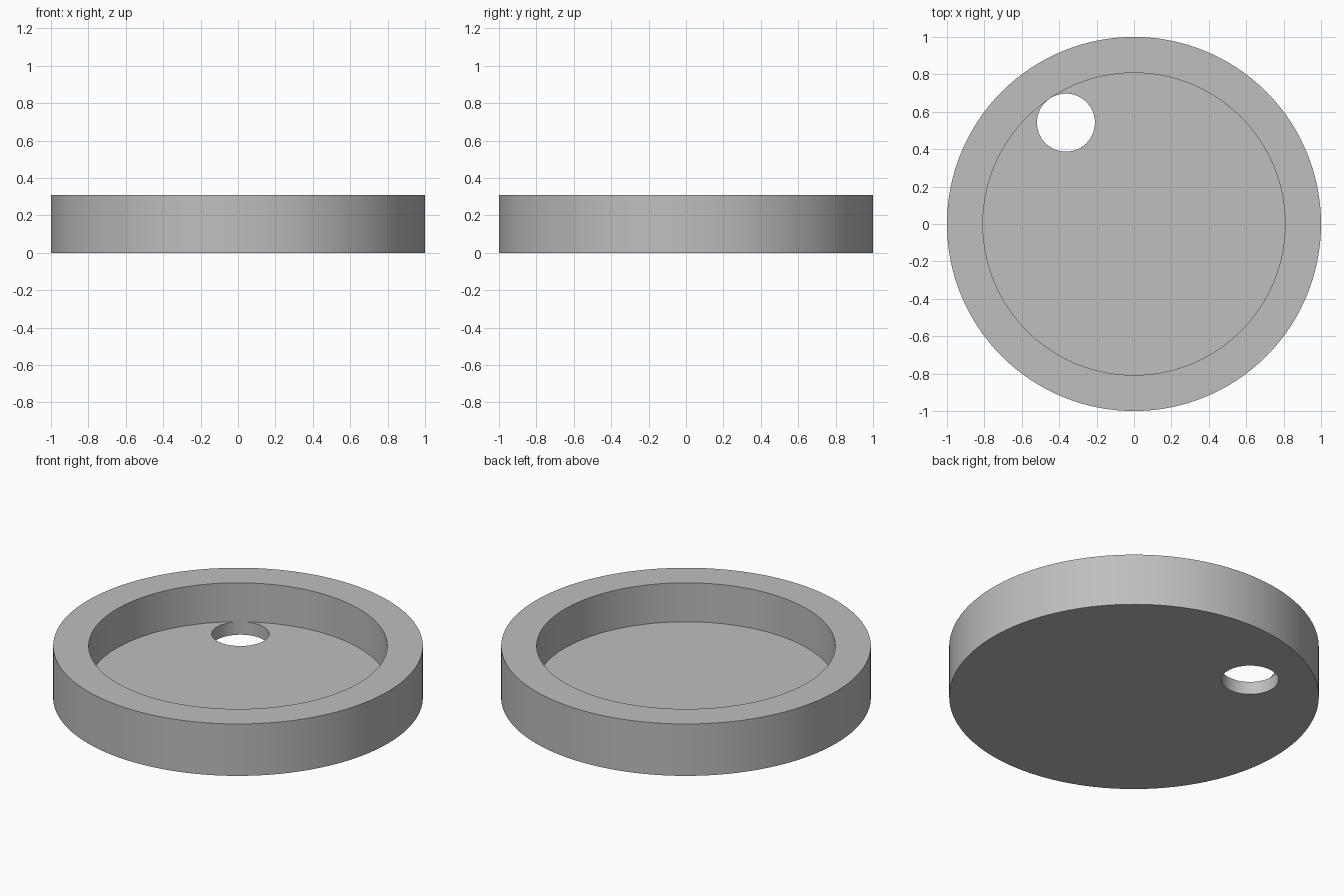
import bpy
import bmesh
import math

cube = bpy.data.objects.get("Cube")
if cube:
    bpy.data.objects.remove(cube)

SEGMENTS = 128
HEIGHT, FLOOR = 0.31, 0.077
OUTER, INNER = 1.0, 0.808
HOLE_X, HOLE_Y, HOLE_RADIUS = -0.364, 0.542, 0.155

grey = bpy.data.materials.new("plain grey")
grey.use_nodes = True
colour = (0.52, 0.52, 0.52, 1)
grey.diffuse_color = colour
grey.node_tree.nodes["Principled BSDF"].inputs["Base Color"].default_value = colour


def lathe(name, profile, x=0, y=0):
    """Closed solid turned from (radius, z) points, with its end caps."""
    bm = bmesh.new()
    rings = []
    for radius, z in profile:
        angles = [2 * math.pi * i / SEGMENTS for i in range(SEGMENTS)]
        rings.append([bm.verts.new((x + radius * math.cos(a),
                                    y + radius * math.sin(a), z)) for a in angles])
    for low, high in zip(rings, rings[1:]):
        for i in range(SEGMENTS):
            j = (i + 1) % SEGMENTS
            bm.faces.new((low[i], low[j], high[j], high[i]))
    bm.faces.new(rings[0][::-1])
    bm.faces.new(rings[-1])
    mesh = bpy.data.meshes.new(name)
    bm.to_mesh(mesh)
    bm.free()
    mesh.materials.append(grey)
    obj = bpy.data.objects.new(name, mesh)
    bpy.context.collection.objects.link(obj)
    return obj


# Shallow round dish with a thick rim
dish = lathe("round_dish", [(OUTER, 0), (OUTER, HEIGHT), (INNER, HEIGHT), (INNER, FLOOR)])

# Round hole through the floor, just touching the rim wall
cutter = lathe("hole_cutter", [(HOLE_RADIUS, -0.1), (HOLE_RADIUS, HEIGHT / 2)], HOLE_X, HOLE_Y)
cutter.hide_render = True
cut = dish.modifiers.new("floor_hole", "BOOLEAN")
cut.operation = "DIFFERENCE"
cut.solver = "EXACT"
cut.object = cutter

bpy.ops.object.select_all(action="DESELECT")
dish.select_set(True)
bpy.context.view_layer.objects.active = dish
bpy.ops.object.modifier_apply(modifier=cut.name)
bpy.data.objects.remove(cutter)
bpy.ops.object.shade_smooth_by_angle(angle=math.radians(30))
